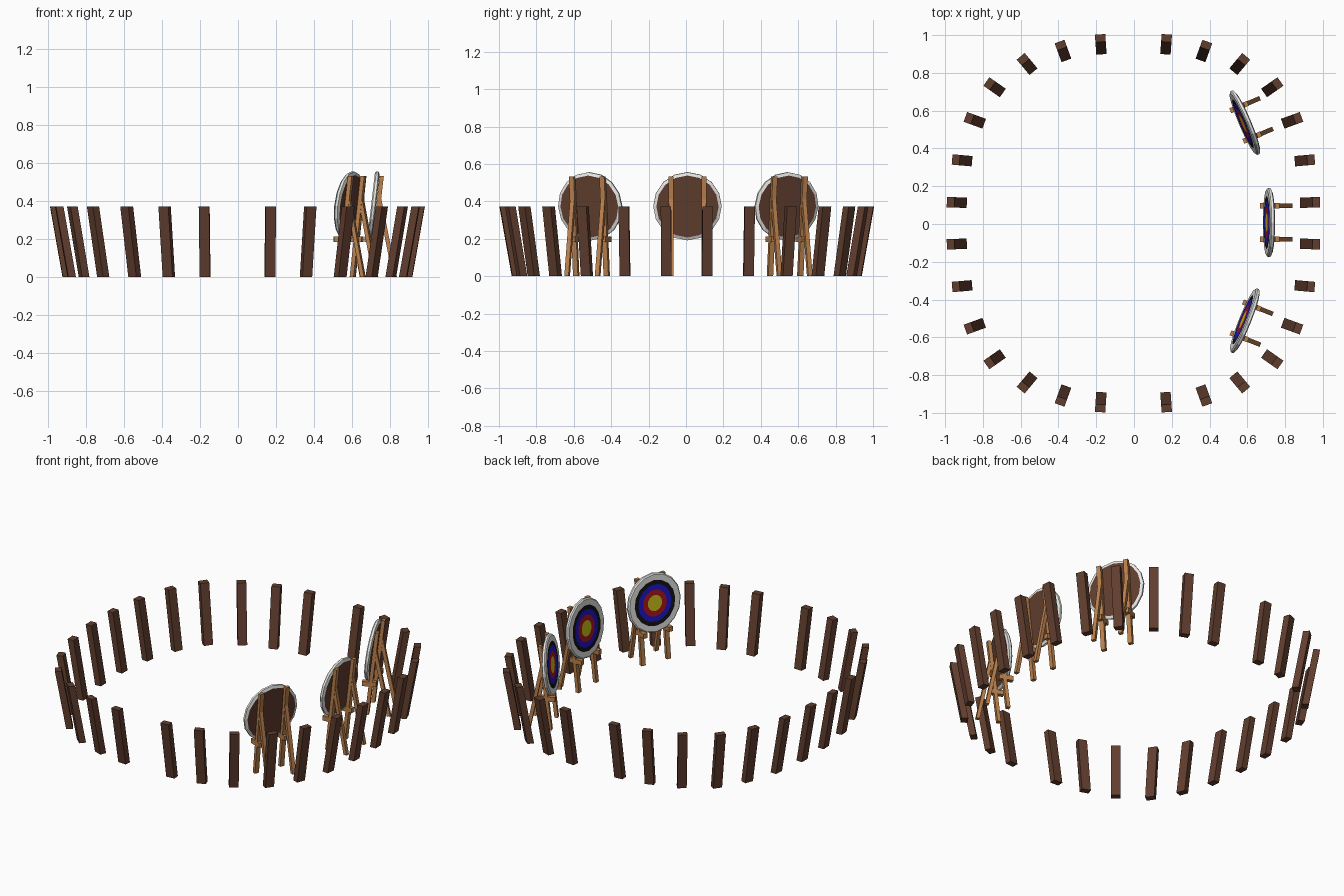
import bpy, bmesh, math
from mathutils import Matrix, Vector

if "Cube" in bpy.data.objects:
    bpy.data.objects.remove(bpy.data.objects["Cube"])


def material(name, rgb):
    m = bpy.data.materials.new(name)
    m.diffuse_color = (*rgb, 1)
    m.use_nodes = True
    m.node_tree.nodes["Principled BSDF"].inputs["Base Color"].default_value = m.diffuse_color
    return m


DARK = material("dark wood", (0.12, 0.048, 0.028))
LIGHT = material("light wood", (0.50, 0.22, 0.075))
WHITE = material("white", (0.80, 0.80, 0.78))
BLACK = material("black", (0.006, 0.006, 0.008))
BLUE = material("blue", (0.015, 0.008, 0.62))
RED = material("red", (0.42, 0.008, 0.012))
YELLOW = material("yellow", (0.65, 0.56, 0.012))


def finish(name, bm, mats, matrix=Matrix()):
    bmesh.ops.recalc_face_normals(bm, faces=bm.faces[:])
    bm.transform(matrix)
    me = bpy.data.meshes.new(name)
    bm.to_mesh(me)
    bm.free()
    for m in mats:
        me.materials.append(m)
    ob = bpy.data.objects.new(name, me)
    bpy.context.collection.objects.link(ob)
    return ob


def beam(name, a, b, sx, sy, mat, matrix=Matrix()):
    """Box sheared from bottom centre a to top centre b, level ends."""
    bm = bmesh.new()
    bmesh.ops.create_cube(bm, size=1)
    a, b = Vector(a), Vector(b)
    for v in bm.verts:
        end = b if v.co.z > 0 else a
        v.co = end + Vector((v.co.x * sx, v.co.y * sy, 0))
    return finish(name, bm, [mat], matrix)


def place(x, y, degrees):
    return Matrix.Translation((x, y, 0)) @ Matrix.Rotation(math.radians(degrees), 4, 'Z')


# Fence: one quadrant of outward-leaning posts (x, y, facing), mirrored around
QUADRANT = [(0.935, 0.11, 2), (0.907, 0.333, 5), (0.84, 0.545, 20), (0.735, 0.72, 35),
            (0.563, 0.843, 50), (0.373, 0.912, 70), (0.173, 0.947, 86)]
for x, y, ang in QUADRANT:
    for sx in (1, -1):
        for sy in (1, -1):
            facing = (ang if sx > 0 else 180 - ang) * sy
            beam("fence_post", (-0.033, 0, 0), (0.033, 0, 0.372), 0.04, 0.055, DARK,
                 place(x * sx - 0.003, y * sy + 0.004, facing))


# Target disc: lathed profile of (axial, radius, material of band ending there)
R, T, SIDES = 0.183, 0.013, 16
PROFILE = [(-T, 0.27 * R, 4), (-T, 0.45 * R, 3), (-T, 0.63 * R, 2), (-T, 0.77 * R, 1),
           (-T, 0.96 * R, 0), (-T * 0.5, R, 0), (T * 0.5, R, 0), (T, 0.91 * R, 0)]


def disc(matrix):
    bm = bmesh.new()
    rings = []
    for ax, r, _ in PROFILE:
        rings.append([bm.verts.new((ax, r * math.cos(k * math.tau / SIDES),
                                    r * math.sin(k * math.tau / SIDES))) for k in range(SIDES)])
    bm.faces.new(rings[0]).material_index = 4
    bm.faces.new(rings[-1]).material_index = 5
    for i in range(1, len(rings)):
        for k in range(SIDES):
            n = (k + 1) % SIDES
            f = bm.faces.new((rings[i - 1][k], rings[i - 1][n], rings[i][n], rings[i][k]))
            f.material_index = PROFILE[i][2]
    finish("target_disc", bm, [WHITE, BLACK, BLUE, RED, YELLOW, DARK], matrix)


# Three targets on easels; local +x points away from the arena centre
TILT = math.radians(6.5)
for x, y, ang in [(0.715, 0.008, 0), (0.588, 0.537, 23), (0.588, -0.512, -22)]:
    base = place(x, y, ang)
    disc(base @ Matrix.Translation((0, 0, 0.374)) @ Matrix.Rotation(TILT, 4, 'Y'))
    for s in (-1, 1):
        ly = 0.088 * s
        beam("easel_front_leg", (-0.018, ly, 0), (0.043, ly, 0.532), 0.022, 0.028, LIGHT, base)
        beam("easel_back_leg", (0.112, ly, 0), (0.030, ly, 0.41), 0.022, 0.024, LIGHT, base)
        beam("easel_peg", (-0.005, ly, 0.183), (-0.005, ly, 0.213), 0.085, 0.028, LIGHT, base)
